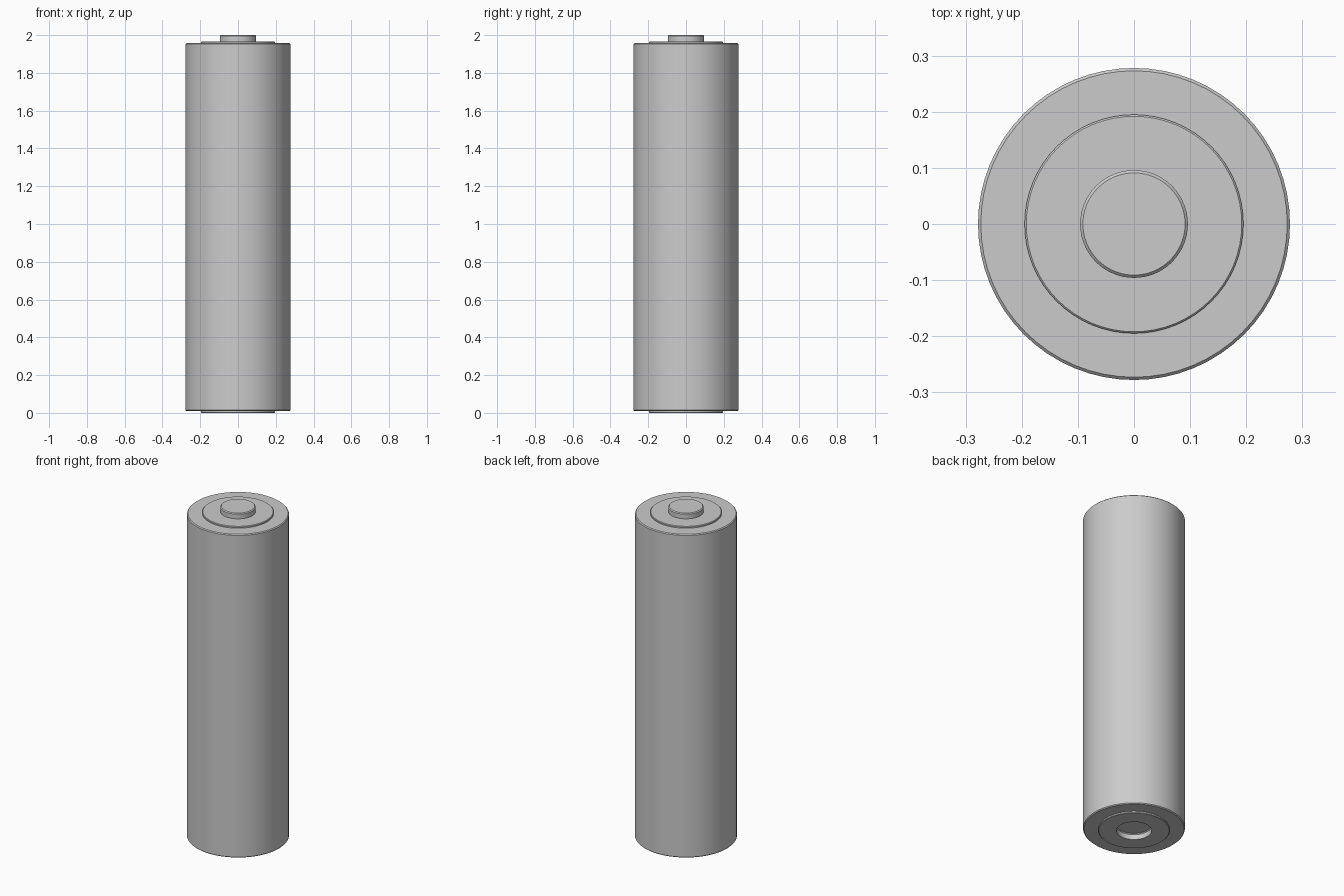
import bpy
import bmesh
import math

SIDES = 64

cube = bpy.data.objects.get("Cube")
if cube:
    bpy.data.objects.remove(cube, do_unlink=True)

metal = bpy.data.materials.new("plain_grey")
metal.use_nodes = True
grey = (0.6, 0.6, 0.6, 1)
metal.diffuse_color = grey
metal.node_tree.nodes["Principled BSDF"].inputs["Base Color"].default_value = grey


def lathe(name, profile):
    """Spin a (radius, height) profile around z; radius 0 is a pole."""
    bm = bmesh.new()
    verts = [bm.verts.new((r, 0, z)) for r, z in profile]
    edges = [bm.edges.new(pair) for pair in zip(verts, verts[1:])]
    bmesh.ops.spin(bm, geom=verts + edges, cent=(0, 0, 0), axis=(0, 0, 1),
                   angle=math.tau, steps=SIDES, use_duplicate=False)
    bmesh.ops.remove_doubles(bm, verts=bm.verts, dist=0.0005)
    bmesh.ops.recalc_face_normals(bm, faces=bm.faces)
    mesh = bpy.data.meshes.new(name)
    bm.to_mesh(mesh)
    bm.free()
    mesh.materials.append(metal)
    obj = bpy.data.objects.new(name, mesh)
    bpy.context.collection.objects.link(obj)
    bpy.ops.object.select_all(action="DESELECT")
    obj.select_set(True)
    bpy.context.view_layer.objects.active = obj
    bpy.ops.object.shade_smooth_by_angle(angle=math.radians(30))
    return obj


BODY, PLATE, NUB, BEVEL = 0.278, 0.195, 0.096, 0.005

# One closed shell: recessed base, base plate, casing, top plate, contact nub
lathe("battery_casing", [
    # recess in the base
    (0, 0.035), (NUB - BEVEL, 0.035), (NUB, 0.03), (NUB, 0),
    # base plate
    (PLATE - 0.003, 0), (PLATE, 0.003), (PLATE, 0.01),
    # casing with bevelled rims
    (BODY - BEVEL, 0.01), (BODY, 0.01 + BEVEL),
    (BODY, 1.957 - BEVEL), (BODY - BEVEL, 1.957),
    # top plate
    (PLATE, 1.957), (PLATE, 1.964), (PLATE - 0.003, 1.967),
    # contact nub
    (NUB, 1.967), (NUB, 2 - BEVEL), (NUB - BEVEL, 2), (0, 2),
])
